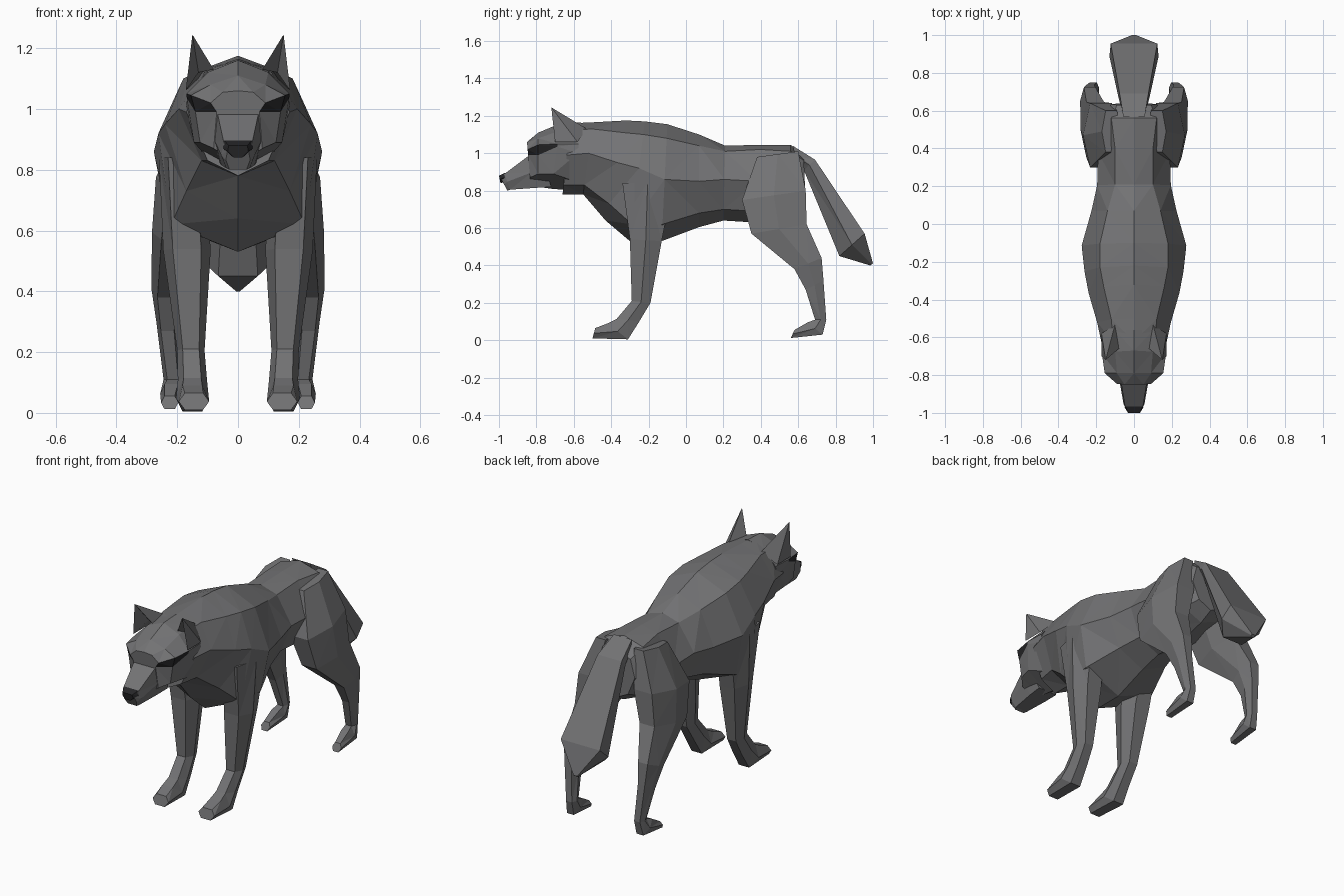
import bpy
import bmesh

cube = bpy.data.objects.get("Cube")
if cube:
    bpy.data.objects.remove(cube, do_unlink=True)


def make_material(name, color):
    material = bpy.data.materials.new(name)
    material.use_nodes = True
    material.diffuse_color = color
    material.node_tree.nodes["Principled BSDF"].inputs["Base Color"].default_value = color
    return material


fur = make_material("grey_fur", (.17, .17, .175, 1))
dark = make_material("near_black", (.02, .02, .022, 1))


def finish(name, bm, materials):
    """Turn a bmesh into a flat shaded, faceted object."""
    bmesh.ops.recalc_face_normals(bm, faces=bm.faces[:])
    bmesh.ops.triangulate(bm, faces=bm.faces[:])
    mesh = bpy.data.meshes.new(name)
    bm.to_mesh(mesh)
    bm.free()
    for material in materials:
        mesh.materials.append(material)
    obj = bpy.data.objects.new(name, mesh)
    bpy.context.collection.objects.link(obj)
    return obj


def loft(name, rings, materials=(fur,), dark_rule=None):
    """Skin a list of equal sized rings and cap both ends."""
    bm = bmesh.new()
    loops = [[bm.verts.new(point) for point in ring] for ring in rings]
    count = len(rings[0])
    for row, (near, far) in enumerate(zip(loops, loops[1:])):
        for i in range(count):
            j = (i + 1) % count
            face = bm.faces.new((near[i], near[j], far[j], far[i]))
            if dark_rule and dark_rule(row, i, count):
                face.material_index = 1
    bm.faces.new(loops[0])
    bm.faces.new(loops[-1])
    return finish(name, bm, materials)


def body_ring(y_top, z_top, y_bottom, z_bottom, *sides):
    """Symmetric cross-section, leaning from its top point to its bottom point."""
    half = []
    for x, z in sides:
        t = (z_top - z) / (z_top - z_bottom)
        half.append((x, y_top + (y_bottom - y_top) * t, z))
    other = [(-x, y, z) for x, y, z in reversed(half)]
    return [(0, y_top, z_top), *half, (0, y_bottom, z_bottom), *other]


def limb_ring(section, front=.5, back=.5, side=1):
    """Six-sided ring around a line seen from the side, at x with half width w."""
    fy, fz, ry, rz, x, w = section
    my, mz = (fy + ry) / 2, (fz + rz) / 2
    outline = [(-front, fy, fz), (front, fy, fz), (1, my, mz),
               (back, ry, rz), (-back, ry, rz), (-1, my, mz)]
    return [(side * (x + w * k), y, z) for k, y, z in outline]


def limb(name, sections, front=.5, back=.5, side=1, materials=(fur,)):
    rings = [limb_ring(s, front, back, side) for s in sections]
    return loft(name, rings, materials)


# Trunk, from neck to rump
trunk = [
    body_ring(-.62, 1.16, -.66, .78, (.11, 1.12), (.17, .99), (.10, .83)),
    body_ring(-.50, 1.165, -.55, .78, (.12, 1.13), (.195, 1.0), (.12, .83)),
    body_ring(-.32, 1.175, -.43, .64, (.16, 1.11), (.24, .95), (.17, .73)),
    body_ring(-.22, 1.17, -.30, .53, (.18, 1.10), (.262, .92), (.22, .62)),
    body_ring(-.10, 1.155, -.13, .53, (.18, 1.08), (.277, .86), (.23, .62)),
    body_ring(.07, 1.10, .07, .605, (.14, 1.04), (.225, .85), (.16, .68)),
    body_ring(.21, 1.04, .20, .64, (.10, 1.01), (.195, .86), (.13, .70)),
    body_ring(.40, 1.045, .36, .63, (.10, 1.02), (.19, .85), (.13, .69)),
    body_ring(.56, 1.045, .56, .68, (.12, 1.01), (.19, .85), (.12, .73)),
    body_ring(.63, .98, .64, .72, (.09, .96), (.12, .86), (.08, .76)),
]
loft("trunk", trunk)

# Head, with the dark eye strip set under the brow
head = [
    body_ring(-.56, 1.165, -.60, .80, (.10, 1.13), (.165, 1.05), (.17, 1.0), (.11, .85)),
    body_ring(-.67, 1.16, -.72, .81, (.10, 1.12), (.17, 1.05), (.168, 1.035), (.145, .89)),
    body_ring(-.79, 1.11, -.79, .82, (.09, 1.08), (.155, 1.045), (.14, .99), (.125, .89)),
    body_ring(-.85, 1.06, -.83, .82, (.05, 1.055), (.09, 1.02), (.07, .99), (.08, .87)),
]
loft("head", head, (fur, dark),
     lambda row, i, count: row > 0 and i in (2, count - 3))

# Muzzle and nose
limb("muzzle", [
    (-.78, 1.0, -.72, .82, 0, .085),
    (-.85, .98, -.80, .815, 0, .078),
    (-.97, .89, -.94, .805, 0, .055),
    (-.99, .865, -.955, .80, 0, .04),
], front=.85, back=.7)
limb("nose", [
    (-.965, .896, -.975, .845, 0, .05),
    (-1.0, .88, -.992, .84, 0, .034),
], front=.9, back=.4, materials=(dark,))

# Tail, broad on top and pointed at the end
limb("tail", [
    (.57, 1.04, .60, .93, 0, .06),
    (.69, .965, .63, .91, 0, .08),
    (.955, .57, .82, .45, 0, .13),
    (1.0, .41, .985, .40, 0, .012),
], front=.95, back=.5)

# Legs and ears, one of each per side
front_leg = [
    (-.34, .84, -.07, .84, .185, .075),
    (-.30, .54, -.13, .53, .168, .078),
    (-.29, .21, -.19, .20, .155, .045),
    (-.37, .115, -.25, .10, .15, .048),
    (-.42, .09, -.31, .005, .15, .054),
    (-.485, .065, -.50, .01, .145, .05),
]
hind_leg = [
    (.38, .98, .60, 1.01, .12, .05),
    (.30, .75, .64, .80, .175, .095),
    (.35, .57, .645, .62, .205, .078),
    (.58, .38, .725, .44, .235, .05),
    (.64, .27, .735, .32, .232, .036),
    (.69, .11, .75, .11, .215, .03),
    (.65, .095, .73, .03, .22, .036),
    (.58, .055, .56, .012, .225, .028),
]
ear_base = [(.08, -.66, 1.13), (.13, -.62, 1.12), (.172, -.70, 1.06),
            (.172, -.58, 1.06), (.10, -.53, 1.13)]
ear_tip = (.15, -.72, 1.245)

for side, label in ((1, "left"), (-1, "right")):
    limb(label + "_front_leg", front_leg, .6, .6, side)
    limb(label + "_hind_leg", hind_leg, .6, .6, side)
    bm = bmesh.new()
    base = [bm.verts.new((side * x, y, z)) for x, y, z in ear_base]
    tip = bm.verts.new((side * ear_tip[0], *ear_tip[1:]))
    for a, b in zip(base, base[1:] + base[:1]):
        bm.faces.new((a, b, tip))
    bm.faces.new(base)
    finish(label + "_ear", bm, (fur,))
